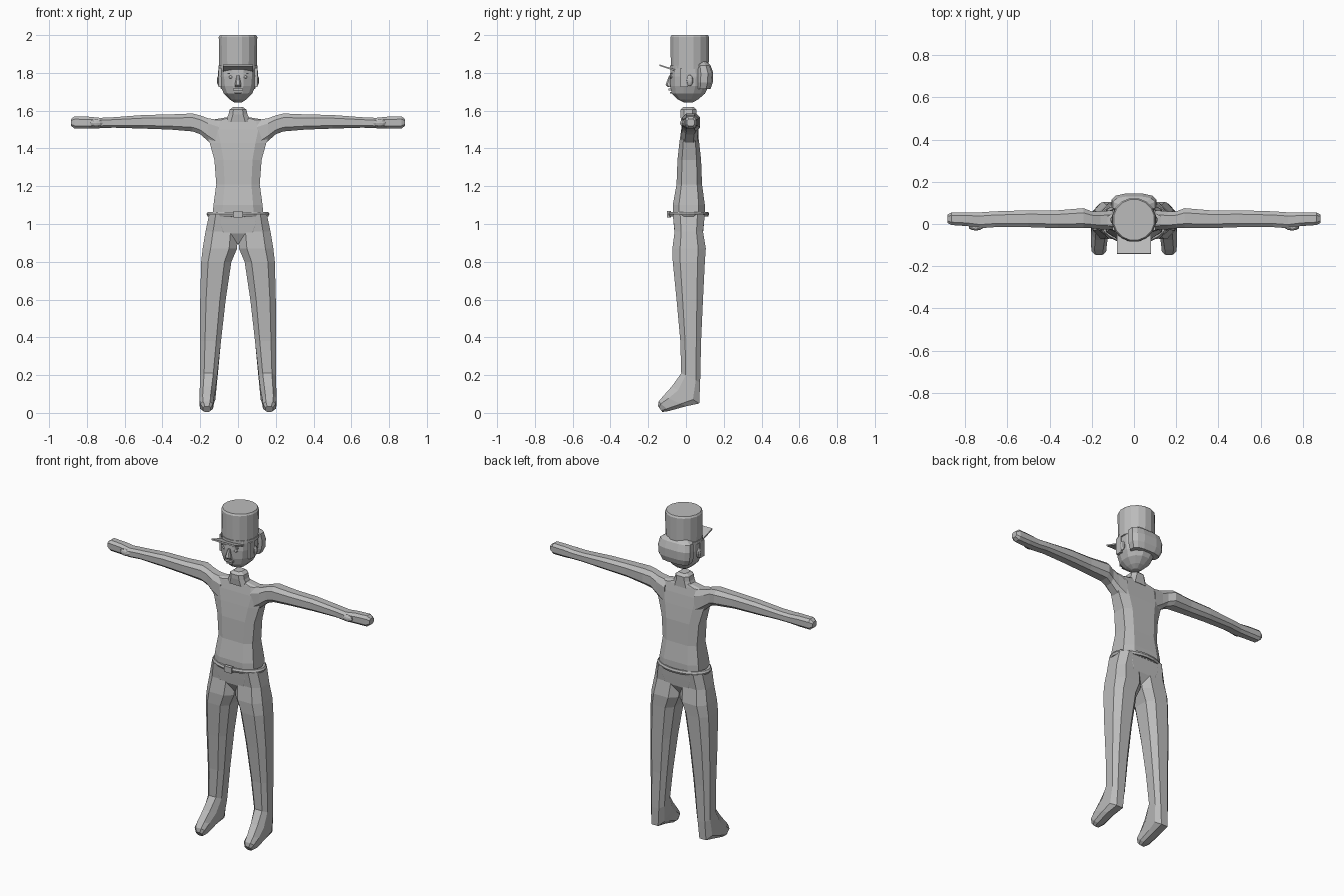
import bpy, bmesh
from math import sin, cos, pi, radians
from mathutils import Vector

cube = bpy.data.objects.get("Cube")
if cube:
    bpy.data.objects.remove(cube, do_unlink=True)

grey = bpy.data.materials.new("plain grey")
grey.use_nodes = True
tone = (0.5, 0.5, 0.5, 1)
grey.diffuse_color = tone
grey.node_tree.nodes["Principled BSDF"].inputs["Base Color"].default_value = tone


def signed_power(value, power):
    return abs(value) ** power * (1 if value > 0 else -1)


def mirror_x(obj):
    obj.modifiers.new("mirror", 'MIRROR').use_axis = (True, False, False)


def loft(name, sections, sides=8, power=0.7, mirrored=False):
    """Skin a row of rings; each section is a centre and two half axes."""
    bm = bmesh.new()
    rings = []
    reach = cos(pi / sides)
    for centre, u, v in sections:
        ring = []
        for i in range(sides):
            angle = 2 * pi * (i + 0.5) / sides
            a = signed_power(cos(angle) / reach, power)
            b = signed_power(sin(angle) / reach, power)
            ring.append(bm.verts.new(centre + u * a + v * b))
        rings.append(ring)
    for low, high in zip(rings, rings[1:]):
        for i in range(sides):
            j = (i + 1) % sides
            bm.faces.new((low[i], low[j], high[j], high[i]))
    bm.faces.new(rings[0])
    bm.faces.new(rings[-1])
    bmesh.ops.recalc_face_normals(bm, faces=bm.faces)
    mesh = bpy.data.meshes.new(name)
    bm.to_mesh(mesh)
    bm.free()
    mesh.materials.append(grey)
    obj = bpy.data.objects.new(name, mesh)
    bpy.context.collection.objects.link(obj)
    if mirrored:
        mirror_x(obj)
    return obj


def level(z, half, front, back):
    """Horizontal section centred on x = 0."""
    return tilted(-half, half, front, z, back, z)


def tilted(x_in, x_out, front, z_front, back, z_back):
    """Section running from a front point to a back point."""
    centre = Vector((x_in + x_out, front + back, z_front + z_back)) / 2
    u = Vector(((x_out - x_in) / 2, 0, 0))
    v = Vector((0, back - front, z_back - z_front)) / 2
    return centre, u, v


def across(x, front, back, low, high):
    """Section standing upright along the arm."""
    centre = Vector((x, (front + back) / 2, (low + high) / 2))
    return centre, Vector((0, (back - front) / 2, 0)), Vector((0, 0, (high - low) / 2))


def finish(name, scale=(1, 1, 1), rotation=(0, 0, 0), mirrored=False):
    obj = bpy.context.object
    obj.name = name
    obj.scale = scale
    obj.rotation_euler = rotation
    bpy.ops.object.transform_apply(location=True, rotation=True, scale=True)
    obj.data.materials.append(grey)
    if mirrored:
        mirror_x(obj)
    return obj


def block(name, location, size, tilt=0, mirrored=False):
    bpy.ops.mesh.primitive_cube_add(size=1, location=location)
    return finish(name, size, (radians(tilt), 0, 0), mirrored)


def ball(name, location, size, mirrored=False):
    bpy.ops.mesh.primitive_uv_sphere_add(segments=10, ring_count=6, radius=1, location=location)
    return finish(name, size, mirrored=mirrored)


# Torso and neck
loft("torso", [
    level(1.04, 0.135, -0.07, 0.10), level(1.10, 0.13, -0.07, 0.10),
    level(1.21, 0.115, -0.05, 0.085), level(1.34, 0.125, -0.045, 0.08),
    level(1.43, 0.15, -0.035, 0.07), level(1.50, 0.175, -0.025, 0.06),
    level(1.55, 0.15, -0.015, 0.05), level(1.565, 0.06, -0.01, 0.045)], power=0.55)
loft("neck", [
    level(1.54, 0.07, -0.025, 0.055), level(1.58, 0.05, -0.03, 0.055),
    level(1.605, 0.045, -0.03, 0.055), level(1.62, 0.025, -0.015, 0.04)])

# Arms with rounded fists
loft("arms", [
    across(0.10, -0.025, 0.065, 1.39, 1.55), across(0.16, -0.025, 0.06, 1.44, 1.56),
    across(0.20, -0.02, 0.06, 1.475, 1.575), across(0.24, -0.02, 0.075, 1.49, 1.585),
    across(0.36, -0.02, 0.065, 1.50, 1.58), across(0.50, -0.015, 0.065, 1.505, 1.577),
    across(0.66, -0.015, 0.06, 1.51, 1.565), across(0.73, -0.02, 0.055, 1.507, 1.562),
    across(0.79, -0.01, 0.055, 1.505, 1.568), across(0.865, -0.005, 0.055, 1.505, 1.57),
    across(0.885, 0.005, 0.045, 1.52, 1.555)], mirrored=True)
ball("thumbs", (0.75, -0.015, 1.535), (0.035, 0.016, 0.02), mirrored=True)

# Hips and legs, the last rings turning forward into the feet
loft("hips", [
    level(1.055, 0.14, -0.07, 0.10), level(1.0, 0.15, -0.065, 0.095),
    level(0.95, 0.12, -0.06, 0.09), level(0.895, 0.03, -0.03, 0.06)], power=0.55)
loft("legs", [
    tilted(0, 0.153, -0.07, 1.05, 0.10, 1.05),
    tilted(0, 0.172, -0.06, 0.96, 0.09, 0.96),
    tilted(0.005, 0.187, -0.072, 0.87, 0.105, 0.87),
    tilted(0.035, 0.195, -0.07, 0.80, 0.10, 0.80),
    tilted(0.065, 0.20, -0.05, 0.60, 0.09, 0.60),
    tilted(0.09, 0.20, -0.03, 0.38, 0.08, 0.38),
    tilted(0.11, 0.20, -0.025, 0.21, 0.075, 0.16),
    tilted(0.12, 0.203, -0.075, 0.14, 0.07, 0.05),
    tilted(0.128, 0.205, -0.12, 0.09, 0.0, 0.035),
    tilted(0.132, 0.20, -0.145, 0.06, -0.09, 0.01),
    tilted(0.145, 0.185, -0.148, 0.035, -0.125, 0.005)], mirrored=True)

# Belt and buckle
bpy.ops.mesh.primitive_torus_add(
    major_segments=24, minor_segments=6, major_radius=0.153, minor_radius=0.014,
    location=(0, 0.014, 1.052))
finish("belt", (1, 0.65, 1))
block("buckle", (0, -0.09, 1.052), (0.05, 0.02, 0.036))

# Head and hair
loft("head", [
    level(1.643, 0.02, -0.01, 0.035), level(1.66, 0.045, -0.045, 0.065),
    level(1.69, 0.075, -0.075, 0.10), level(1.73, 0.092, -0.083, 0.12),
    level(1.78, 0.098, -0.085, 0.125), level(1.84, 0.097, -0.08, 0.12)],
    sides=12, power=0.9)
loft("hair", [
    level(1.715, 0.09, 0.05, 0.13), level(1.75, 0.105, 0.05, 0.142),
    level(1.80, 0.107, 0.05, 0.144), level(1.84, 0.10, 0.05, 0.13),
    level(1.86, 0.07, 0.05, 0.11)], sides=12)
block("sideburns", (0.095, -0.01, 1.775), (0.016, 0.04, 0.10), mirrored=True)
ball("ears", (0.1, 0.02, 1.76), (0.012, 0.018, 0.03), mirrored=True)

# Face
loft("nose", [
    level(1.725, 0.016, -0.095, -0.07), level(1.737, 0.017, -0.108, -0.07),
    level(1.785, 0.007, -0.09, -0.07)])
ball("eyes", (0.036, -0.076, 1.778), (0.015, 0.009, 0.008), mirrored=True)
block("eyebrows", (0.037, -0.078, 1.797), (0.036, 0.012, 0.007), mirrored=True)
block("moustache", (0, -0.085, 1.712), (0.055, 0.014, 0.012))
block("lips", (0, -0.078, 1.695), (0.035, 0.014, 0.008))

# Tall cap with band and upturned peak
loft("cap", [
    level(1.82, 0.10, -0.08, 0.12), level(1.99, 0.102, -0.082, 0.122),
    level(2.0, 0.096, -0.076, 0.116)], sides=16, power=1)
loft("cap_band", [
    level(1.822, 0.104, -0.084, 0.124), level(1.84, 0.104, -0.084, 0.124)],
    sides=16, power=1)
block("cap_peak", (0, -0.095, 1.826), (0.16, 0.095, 0.008), tilt=-18)
